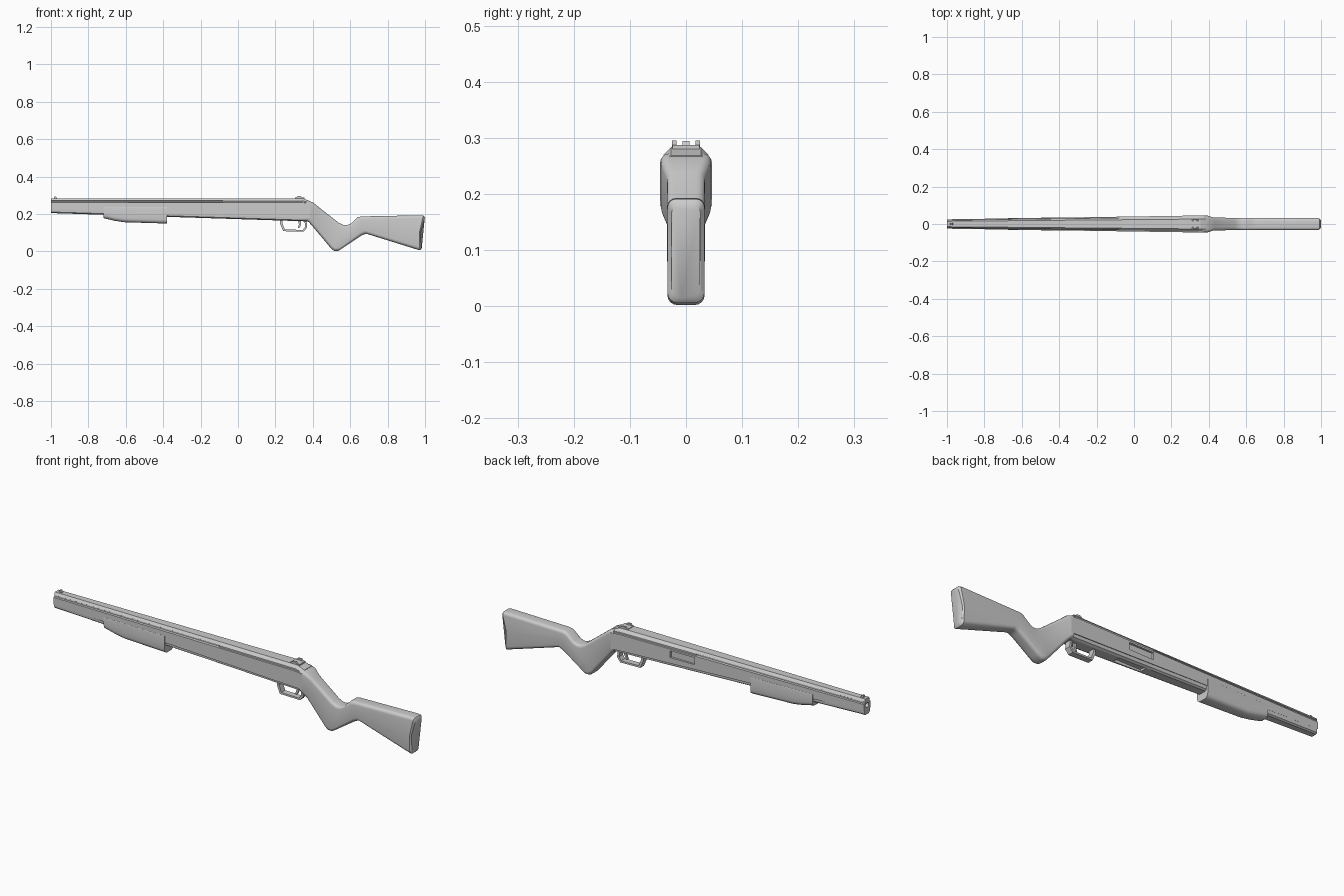
import bpy, bmesh, math
from mathutils import Vector

if "Cube" in bpy.data.objects:
    bpy.data.objects.remove(bpy.data.objects["Cube"])


def make(name, bm, smooth=None):
    bmesh.ops.recalc_face_normals(bm, faces=bm.faces)
    me = bpy.data.meshes.new(name)
    bm.to_mesh(me)
    bm.free()
    ob = bpy.data.objects.new(name, me)
    bpy.context.collection.objects.link(ob)
    if smooth:
        bpy.ops.object.select_all(action='DESELECT')
        ob.select_set(True)
        bpy.context.view_layer.objects.active = ob
        bpy.ops.object.shade_smooth_by_angle(angle=math.radians(smooth))
    return ob


def loft(name, rings, smooth=None):
    bm = bmesh.new()
    vs = [[bm.verts.new(p) for p in r] for r in rings]
    n = len(vs[0])
    for a, b in zip(vs, vs[1:]):
        for i in range(n):
            j = (i + 1) % n
            bm.faces.new((a[i], a[j], b[j], b[i]))
    bm.faces.new(vs[0])
    bm.faces.new(vs[-1])
    return make(name, bm, smooth)


def box(name, x, y, z):
    bm = bmesh.new()
    bmesh.ops.create_cube(bm, size=1)
    for v in bm.verts:
        v.co = [a[0] if c < 0 else a[1] for a, c in zip((x, y, z), v.co)]
    return make(name, bm)


def prism(name, pts, y0, y1):
    return loft(name, [[(x, y, z) for x, z in pts] for y in (y0, y1)])


def cut(ob, cutter):
    m = ob.modifiers.new("cut", 'BOOLEAN')
    m.operation = 'DIFFERENCE'
    m.solver = 'EXACT'
    m.object = cutter
    cutter.hide_render = True
    cutter.hide_viewport = True
    cutter.display_type = 'WIRE'


# Rounded section between a top and a bottom point, w = half width
def section(top, bot, w, rt=0.015, rb=0.018, dish=0.0):
    t, b = Vector((top[0], 0, top[1])), Vector((bot[0], 0, bot[1]))
    h = (t - b).length
    half = []
    for k in range(5):
        a = math.pi / 2 * k / 4
        half.append((w - rt + rt * math.sin(a), rt - rt * math.cos(a)))
    half.append((w, h / 2))
    for k in range(5):
        a = math.pi / 2 * k / 4
        half.append((w - rb + rb * math.cos(a), h - rb + rb * math.sin(a)))
    ring = half + [(-y, d) for y, d in reversed(half)]
    out = []
    for y, d in ring:
        p = t + (b - t) * (d / h)
        out.append((p.x - dish * math.sin(math.pi * d / h), y, p.z))
    return out


def lerp(x, a, b):
    return a + (b - a) * (x + 1) / 1.385


# Receiver and barrel housing: one tapered faceted hull
def hull(x, g, drop=0.0):
    w = lerp(x, 0.025, 0.046)
    zs, zb = lerp(x, 0.226, 0.178), lerp(x, 0.205, 0.16)
    half = [(0.58 * w, 0.284 - drop), (0.84 * w, 0.272 - drop * 0.7),
            (g * w, 0.270 - drop * 0.6), (g * w, 0.263 - drop * 0.4),
            (w, 0.261 - drop * 0.3), (w, zs), (0.84 * w, zs + 0.003),
            (0.8 * w, zb + 0.006), (0.55 * w, zb)]
    return [(x, y, z) for y, z in half + [(-y, z) for y, z in reversed(half)]]


body = loft("receiver_and_barrel", [hull(-1, 0.72), hull(-0.08, 0.72), hull(-0.0799, 0.88),
                                    hull(0.345, 0.88), hull(0.385, 0.88, 0.015)])

# Muzzle bore and the two recessed ports
bm = bmesh.new()
bmesh.ops.create_cone(bm, cap_ends=True, segments=24, radius1=0.012, radius2=0.012, depth=0.12)
for v in bm.verts:
    v.co = (v.co.z - 1, v.co.x, v.co.y + 0.25)
cut(body, make("bore_cutter", bm))
cut(body, box("side_port_cutter", (-0.075, 0.06), (0.03, 0.08), (0.218, 0.252)))
cut(body, box("loading_port_cutter", (-0.05, 0.10), (-0.018, 0.018), (0.12, 0.184)))

# Stock, widened where it meets the receiver
stations = [((0.37, 0.272), (0.37, 0.163), 0.0455), ((0.40, 0.262), (0.38, 0.155), 0.044),
            ((0.43, 0.238), (0.40, 0.132), 0.034), ((0.54, 0.152), (0.50, 0.013), 0.033),
            ((0.565, 0.141), (0.515, 0.002), 0.033), ((0.585, 0.141), (0.535, 0.002), 0.033),
            ((0.605, 0.15), (0.56, 0.018), 0.033), ((0.64, 0.183), (0.66, 0.085), 0.033),
            ((0.66, 0.187), (0.685, 0.095), 0.033), ((0.975, 0.193), (0.955, 0.011), 0.033)]
rings = [section(*s) for s in stations]
rings.append(section((0.992, 0.191), (0.973, 0.006), 0.033, dish=0.013))
rings.append(section((1.0, 0.180), (0.982, 0.014), 0.026, dish=0.017))
loft("stock", rings, 40)

# Pump fore-end
fore = [(-0.72, 0.178), (-0.66, 0.164), (-0.61, 0.156), (-0.38, 0.149)]
loft("fore_end", [section((x, 0.238), (x, z), lerp(x, 0.0258, 0.0468), 0.003, 0.02)
                  for x, z in fore], 35)

# Trigger guard and trigger
outer = [(0.225, 0.17), (0.225, 0.148), (0.242, 0.108), (0.352, 0.106), (0.370, 0.128), (0.366, 0.17)]
inner = [(0.238, 0.17), (0.238, 0.149), (0.250, 0.117), (0.347, 0.115), (0.359, 0.132), (0.355, 0.17)]
bm = bmesh.new()
rows = [[bm.verts.new((x, y, z)) for x, z in line]
        for line, y in ((outer, -0.015), (outer, 0.015), (inner, 0.015), (inner, -0.015))]
for a, b in zip(rows, rows[1:] + rows[:1]):
    for i in range(len(outer) - 1):
        bm.faces.new((a[i], a[i + 1], b[i + 1], b[i]))
for k in (0, -1):
    bm.faces.new([r[k] for r in rows])
make("trigger_guard", bm)
prism("trigger", [(0.318, 0.172), (0.338, 0.172), (0.338, 0.145), (0.328, 0.124),
                  (0.319, 0.124), (0.326, 0.146)], -0.005, 0.005)

# Sights
prism("front_sight", [(-0.985, 0.28), (-0.982, 0.294), (-0.974, 0.294), (-0.966, 0.28)], -0.006, 0.006)
box("rear_sight_base", (0.305, 0.355), (-0.024, 0.024), (0.278, 0.287))
for side, y in (("left", -0.021), ("right", 0.021)):
    prism("rear_sight_post_" + side, [(0.308, 0.284), (0.318, 0.295), (0.335, 0.295), (0.35, 0.284)],
          y - 0.004, y + 0.004)
